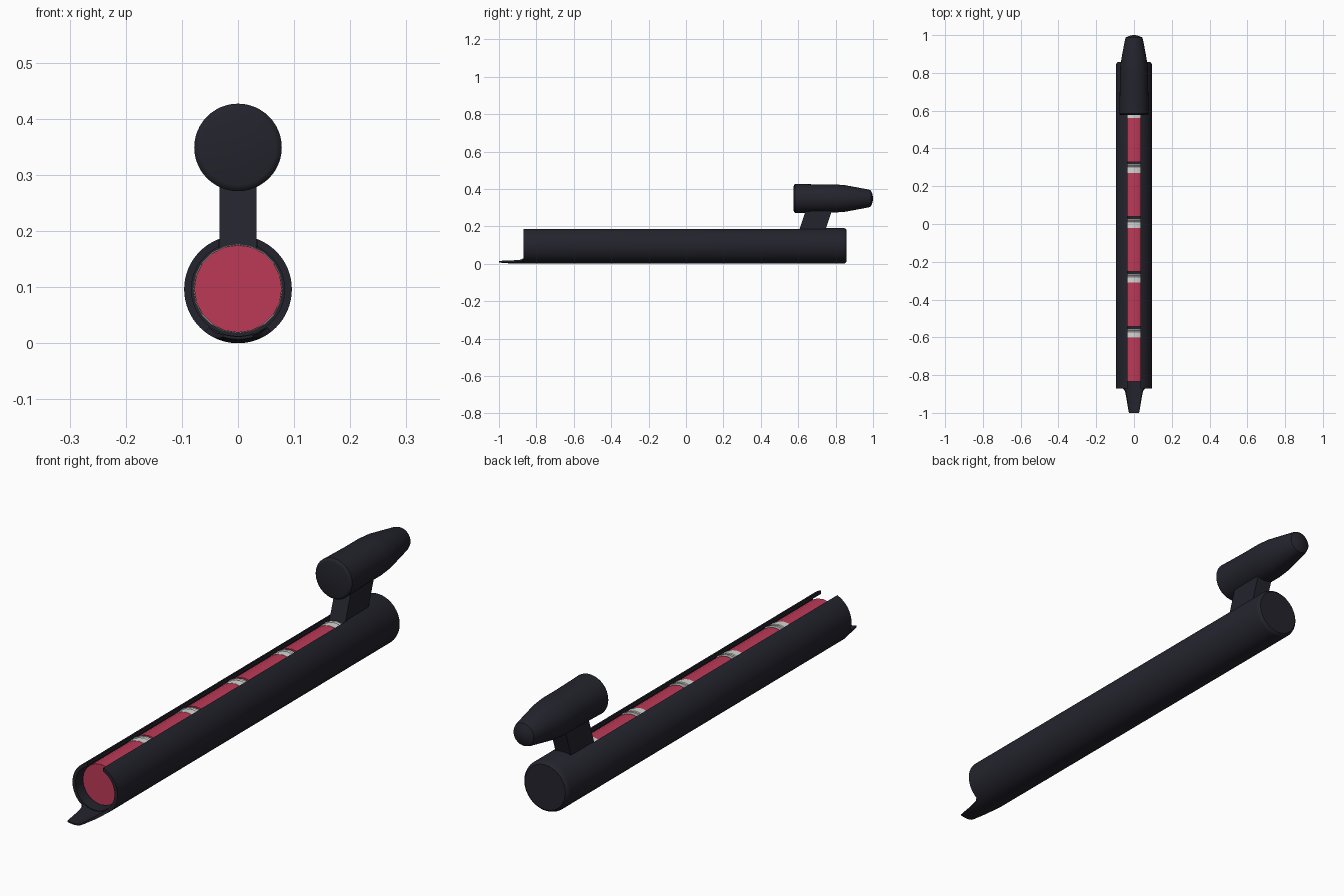
import bpy, bmesh, math

if "Cube" in bpy.data.objects:
    bpy.data.objects.remove(bpy.data.objects["Cube"])


def material(name, rgb):
    m = bpy.data.materials.new(name)
    m.diffuse_color = (*rgb, 1)
    m.use_nodes = True
    m.node_tree.nodes["Principled BSDF"].inputs["Base Color"].default_value = m.diffuse_color
    return m


DARK = material("dark_blue_black", (0.017, 0.017, 0.026))
RED = material("crimson", (0.50, 0.042, 0.095))
WHITE = material("pale_grey", (0.66, 0.66, 0.65))


def make(name, bm, mat, smooth=True):
    bmesh.ops.recalc_face_normals(bm, faces=bm.faces)
    me = bpy.data.meshes.new(name)
    bm.to_mesh(me)
    bm.free()
    ob = bpy.data.objects.new(name, me)
    bpy.context.collection.objects.link(ob)
    if mat:
        me.materials.append(mat)
    if smooth:
        bpy.ops.object.select_all(action='DESELECT')
        ob.select_set(True)
        bpy.context.view_layer.objects.active = ob
        bpy.ops.object.shade_smooth_by_angle(angle=math.radians(35))
    return ob


def lathe(name, profile, zc, mat, sides=48):
    """Revolve (y, radius) points around a lengthwise axis; ends are capped."""
    bm = bmesh.new()
    rings = []
    for y, r in profile:
        rings.append([bm.verts.new((r * math.sin(2 * math.pi * i / sides), y,
                                    zc + r * math.cos(2 * math.pi * i / sides)))
                      for i in range(sides)])
    for a, b in zip(rings, rings[1:]):
        for i in range(sides):
            j = (i + 1) % sides
            bm.faces.new((a[i], a[j], b[j], b[i]))
    bm.faces.new(rings[0])
    bm.faces.new(rings[-1])
    return make(name, bm, mat)


def prism(name, side_yz, half_w, mat):
    """Extrude a (y, z) outline across x."""
    bm = bmesh.new()
    l, r = [[bm.verts.new((s * half_w, y, z)) for y, z in side_yz] for s in (-1, 1)]
    bm.faces.new(l)
    bm.faces.new(r)
    n = len(l)
    for i in range(n):
        j = (i + 1) % n
        bm.faces.new((l[i], l[j], r[j], r[i]))
    return make(name, bm, mat, smooth=False)


R, ZC = 0.096, 0.096

# Hollow tube, closed at the back, with a long slot cut in its top
tube = lathe("tube", [(0.80, 0.083), (-0.87, 0.083), (-0.87, R), (0.842, R),
                      (0.851, 0.093), (0.857, 0.086)], ZC, DARK, 64)
cutter = prism("slot_cutter", [(-0.95, 0.10), (0.62, 0.10), (0.62, 0.25), (-0.95, 0.25)],
               0.035, None)
cutter.hide_render = True
mod = tube.modifiers.new("slot", 'BOOLEAN')
mod.operation = 'DIFFERENCE'
mod.solver = 'EXACT'
mod.object = cutter
bpy.ops.object.select_all(action='DESELECT')
bpy.context.view_layer.objects.active = tube
tube.select_set(True)
bpy.ops.object.modifier_apply(modifier="slot")
bpy.data.objects.remove(cutter)
bpy.ops.object.shade_smooth_by_angle(angle=math.radians(35))

# Tapered tongue continuing the tube floor at the front
bm = bmesh.new()
stations = [(-0.865, 0.062, 0.0), (-0.885, 0.048, 0.0), (-0.93, 0.039, 0.001),
            (-0.985, 0.030, 0.005), (-1.0, 0.027, 0.007)]
N = 8
loops = []
for y, w, lift in stations:
    a = math.asin(w / R)
    arc = [-a + 2 * a * i / N for i in range(N + 1)]
    pts = [(R, t) for t in arc] + [(R - 0.010 + lift * 0.7, t) for t in reversed(arc)]
    loops.append([bm.verts.new((r * math.sin(t), y, ZC - r * math.cos(t) + lift))
                  for r, t in pts])
for p, q in zip(loops, loops[1:]):
    for i in range(len(p)):
        j = (i + 1) % len(p)
        bm.faces.new((p[i], p[j], q[j], q[i]))
for ring in (loops[0], loops[-1]):
    for i in range(N):
        bm.faces.new((ring[i], ring[i + 1], ring[2 * N - i], ring[2 * N + 1 - i]))
make("front_tongue", bm, DARK)

# Row of cartridges: red body and pale base with a rim
for k in range(5):
    y = -0.833 + 0.2905 * k
    lathe(f"cartridge_body_{k + 1}", [(y, 0.078), (y + 0.232, 0.078)], 0.097, RED, 20)
    lathe(f"cartridge_base_{k + 1}",
          [(y + 0.232, 0.079), (y + 0.262, 0.079), (y + 0.266, 0.076),
           (y + 0.270, 0.080), (y + 0.278, 0.080)], 0.097, WHITE, 20)

# Slanted strut carrying the pod
prism("strut", [(0.60, 0.165), (0.74, 0.165), (0.785, 0.30), (0.645, 0.30)], 0.033, DARK)

# Rear pod with a tapered tail
lathe("pod", [(0.576, 0.067), (0.578, 0.073), (0.584, 0.078), (0.62, 0.077),
              (0.72, 0.075), (0.80, 0.075), (0.85, 0.071), (0.90, 0.062),
              (0.975, 0.048), (0.988, 0.043), (0.996, 0.025), (1.0, 0.006)],
      0.349, DARK)
